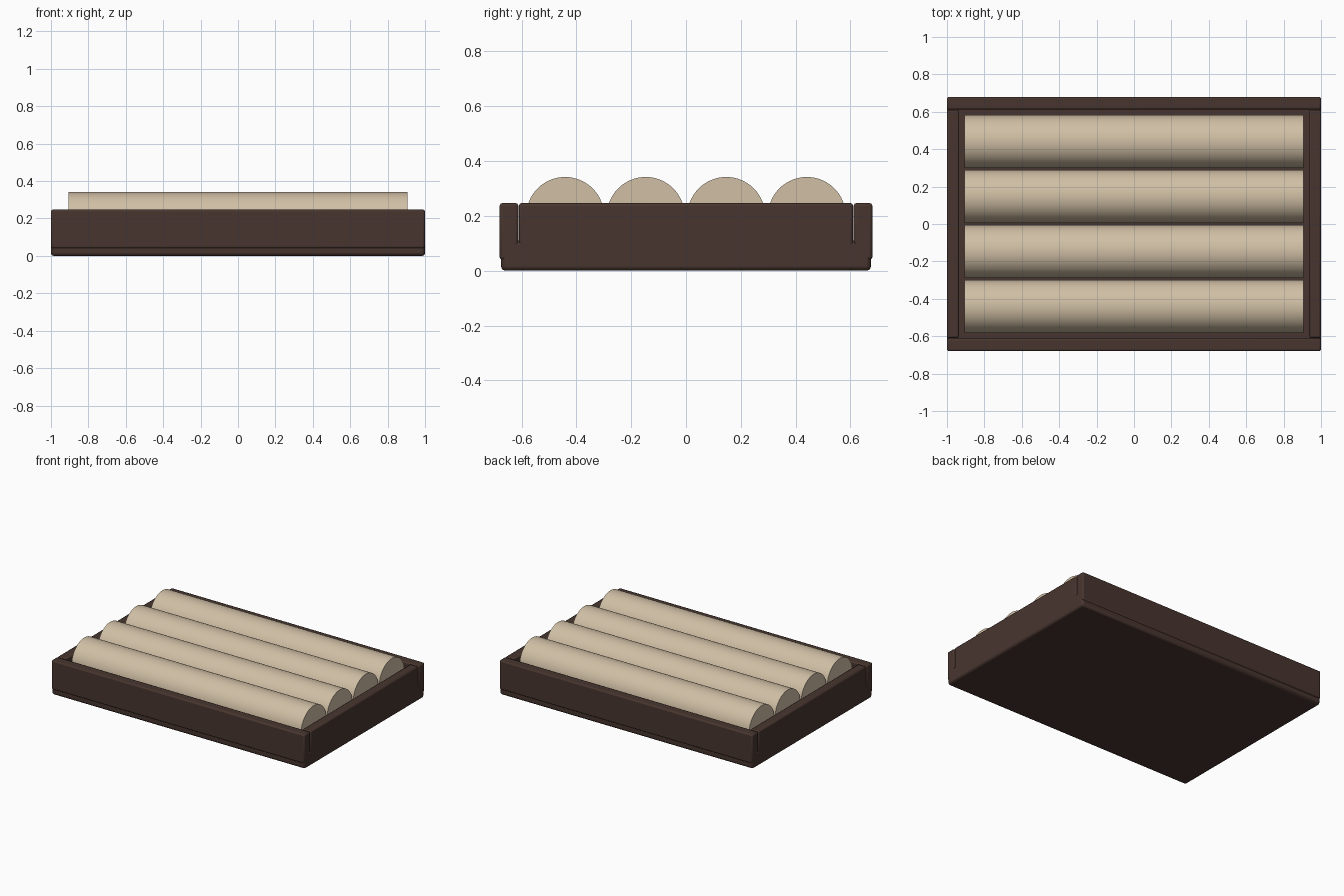
import bpy, math

if "Cube" in bpy.data.objects:
    bpy.data.objects.remove(bpy.data.objects["Cube"])


def material(name, rgb):
    m = bpy.data.materials.new(name)
    m.diffuse_color = (*rgb, 1)
    m.use_nodes = True
    m.node_tree.nodes["Principled BSDF"].inputs["Base Color"].default_value = m.diffuse_color
    return m


WOOD = material("dark_brown_wood", (0.065, 0.036, 0.028))
CREAM = material("cream_fabric", (0.63, 0.52, 0.375))


def box(name, lo, hi, bevel):
    bpy.ops.mesh.primitive_cube_add(size=1, location=[(a + b) / 2 for a, b in zip(lo, hi)])
    ob = bpy.context.object
    ob.name = name
    ob.scale = [b - a for a, b in zip(lo, hi)]
    bpy.ops.object.transform_apply(location=False, rotation=False, scale=True)
    ob.data.materials.append(WOOD)
    mod = ob.modifiers.new("soft_edges", 'BEVEL')
    mod.width = bevel
    mod.segments = 2
    bpy.ops.object.shade_smooth_by_angle(angle=math.radians(30))


# solid base, its top is the tray floor
box("base", (-1.0, -0.675, 0.0), (1.0, 0.675, 0.11), 0.015)

# long rails at front and back, short rails between them
for side, label in ((-1, "front"), (1, "back")):
    y = sorted((side * 0.612, side * 0.68))
    box(label + "_rail", (-1.0, y[0], 0.04), (1.0, y[1], 0.247), 0.01)
for side, label in ((-1, "left"), (1, "right")):
    x = sorted((side * 0.935, side * 1.0))
    box(label + "_rail", (x[0], -0.61, 0.04), (x[1], 0.61, 0.247), 0.01)

# four round bolsters lying along x
for i in range(4):
    bpy.ops.mesh.primitive_cylinder_add(vertices=64, radius=0.142, depth=1.814,
                                        location=(0, (i - 1.5) * 0.294, 0.2),
                                        rotation=(0, math.pi / 2, 0))
    ob = bpy.context.object
    ob.name = f"bolster_{i + 1}"
    ob.data.materials.append(CREAM)
    bpy.ops.object.shade_smooth_by_angle(angle=math.radians(30))
